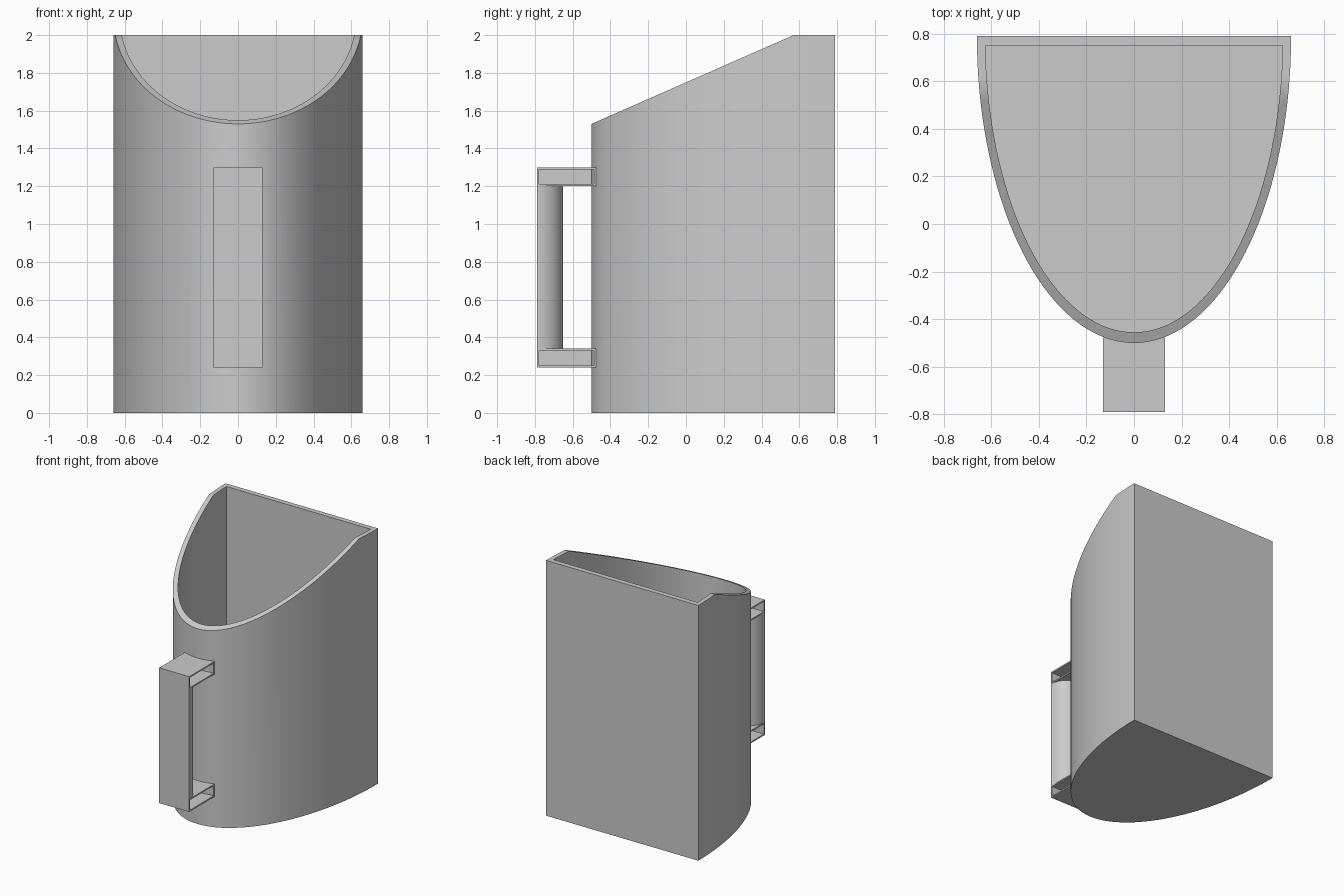
import bpy, bmesh, math

cube = bpy.data.objects.get("Cube")
if cube:
    bpy.data.objects.remove(cube, do_unlink=True)

grey = bpy.data.materials.new("plain_grey")
grey.use_nodes = True
grey.diffuse_color = (0.6, 0.6, 0.6, 1)
grey.node_tree.nodes["Principled BSDF"].inputs["Base Color"].default_value = (0.6, 0.6, 0.6, 1)

BACK, FRONT, SLOPE_END = 0.79, -0.5, 0.57
HALF_W, WALL = 0.66, 0.04
HANDLE_W, HANDLE_FRONT = 0.13, -0.79


def finish(bm, name):
    bmesh.ops.recalc_face_normals(bm, faces=bm.faces)
    mesh = bpy.data.meshes.new(name)
    bm.to_mesh(mesh)
    bm.free()
    mesh.materials.append(grey)
    obj = bpy.data.objects.new(name, mesh)
    bpy.context.collection.objects.link(obj)
    bpy.ops.object.select_all(action='DESELECT')
    obj.select_set(True)
    bpy.context.view_layer.objects.active = obj
    bpy.ops.object.shade_smooth_by_angle(angle=math.radians(30))
    return obj


def span(a, b, n):
    return [a + (b - a) * i / n for i in range(n)]


def half_ellipse(a, b, start):
    """Outline from the flat back round the front, with a point on the rim crease."""
    t0 = math.asin((BACK - start) / b)
    tc = math.asin((BACK - SLOPE_END) / b)
    ts = span(t0, tc, 4) + span(tc, math.pi - tc, 64)
    ts += span(math.pi - tc, math.pi - t0, 4) + [math.pi - t0]
    return [(a * math.cos(t), BACK - b * math.sin(t)) for t in ts]


def rim_z(y):
    return min(2.0, 1.53 + 0.47 * (y - FRONT) / (SLOPE_END - FRONT))


def bridge(bm, lower, upper):
    n = len(lower)
    for i in range(n):
        j = (i + 1) % n
        bm.faces.new((lower[i], lower[j], upper[j], upper[i]))


# Hollow body with a flat back and a sloping rim
bm = bmesh.new()
outer = half_ellipse(HALF_W, BACK - FRONT, BACK)
inner = half_ellipse(HALF_W - 0.035, BACK - FRONT - 0.045, BACK - WALL)
base = [bm.verts.new((x, y, 0)) for x, y in outer]
outer_rim = [bm.verts.new((x, y, rim_z(y))) for x, y in outer]
inner_rim = [bm.verts.new((x, y, rim_z(y))) for x, y in inner]
floor = [bm.verts.new((x, y, WALL)) for x, y in inner]
bridge(bm, base, outer_rim)
bridge(bm, outer_rim, inner_rim)
bridge(bm, inner_rim, floor)
bm.faces.new(base)
bm.faces.new(floor)
finish(bm, "jug_body")


# Handle arms, recessed on both sides around a thin web
def handle_arm(name, z0, z1):
    y0, y1 = HANDLE_FRONT, -0.477
    bm = bmesh.new()
    bmesh.ops.create_cube(bm, size=1)
    for v in bm.verts:
        v.co.x *= 2 * HANDLE_W
        v.co.y = y0 + (v.co.y + 0.5) * (y1 - y0)
        v.co.z = z0 + (v.co.z + 0.5) * (z1 - z0)
    bm.normal_update()
    sides = [f for f in bm.faces if abs(f.normal.x) > 0.9]
    bmesh.ops.inset_individual(bm, faces=sides, thickness=0.015)
    pushed = bmesh.ops.extrude_discrete_faces(bm, faces=sides)["faces"]
    for f in pushed:
        for v in f.verts:
            v.co.x = math.copysign(0.01, v.co.x)
    finish(bm, name)


handle_arm("handle_lower_arm", 0.24, 0.34)
handle_arm("handle_upper_arm", 1.20, 1.30)

# Upright grip: flat outside, rounded towards the body
bm = bmesh.new()
curve = [math.pi * i / 32 for i in range(33)]
rings = [[bm.verts.new((HANDLE_W * math.cos(t), HANDLE_FRONT + 0.14 * math.sin(t), z))
          for t in curve] for z in (0.34, 1.20)]
bridge(bm, *rings)
for ring in rings:
    bm.faces.new(ring)
finish(bm, "handle_grip")
